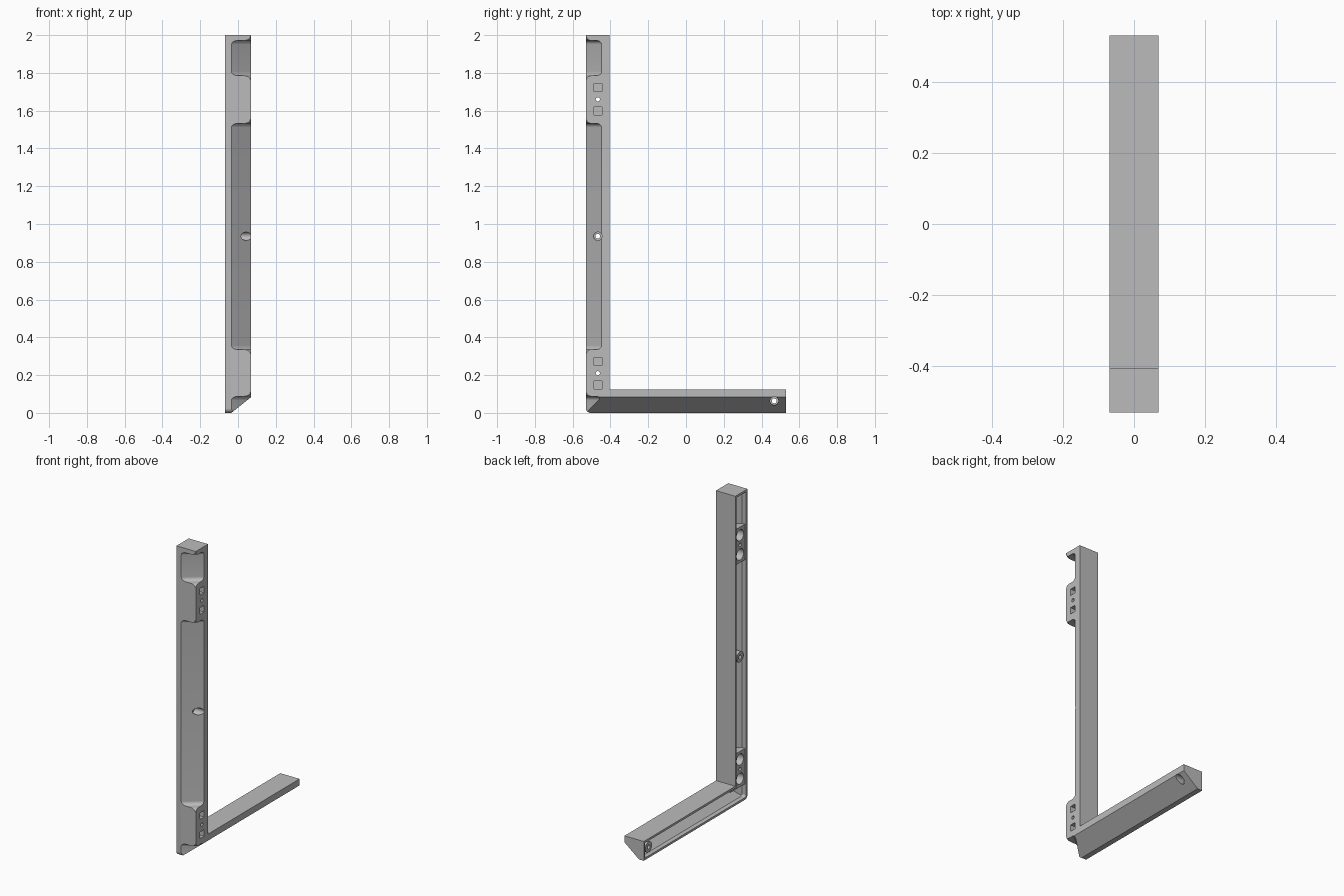
import bpy, bmesh, math
from mathutils import Vector

if "Cube" in bpy.data.objects:
    bpy.data.objects.remove(bpy.data.objects["Cube"], do_unlink=True)

grey = bpy.data.materials.new("plain grey")
grey.use_nodes = True
colour = (0.5, 0.5, 0.5, 1)
grey.diffuse_color = colour
grey.node_tree.nodes["Principled BSDF"].inputs["Base Color"].default_value = colour

HX, Y0, Y1, TOP, ARM = 0.069, -0.53, 0.53, 2.0, 0.125   # half width, ends, height, arm depth
WALL = 0.014
CH_X, CH_D = -0.035, 0.083                              # chamfer start and depth
MID = Y0 + 0.063                                        # hole centre line


def prism(name, profile, lo, hi, place):
    """Extrude a 2D profile from lo to hi; place(a, b, depth) gives the 3D point."""
    bm = bmesh.new()
    rings = [[bm.verts.new(place(a, b, d)) for a, b in profile] for d in (lo, hi)]
    bm.faces.new(rings[0])
    bm.faces.new(rings[1])
    n = len(profile)
    for i in range(n):
        j = (i + 1) % n
        bm.faces.new((rings[0][i], rings[0][j], rings[1][j], rings[1][i]))
    bmesh.ops.recalc_face_normals(bm, faces=bm.faces)
    mesh = bpy.data.meshes.new(name)
    bm.to_mesh(mesh)
    bm.free()
    mesh.materials.append(grey)
    obj = bpy.data.objects.new(name, mesh)
    bpy.context.collection.objects.link(obj)
    return obj


def along_x(a, b, d):
    return (d, a, b)


def circle(y, z, r, n=32):
    return [(y + r * math.cos(2 * math.pi * i / n), z + r * math.sin(2 * math.pi * i / n)) for i in range(n)]


def square(y, z, hy, hz):
    return [(y - hy, z - hz), (y + hy, z - hz), (y + hy, z + hz), (y - hy, z + hz)]


def cut(target, tool):
    mod = target.modifiers.new("cut", "BOOLEAN")
    mod.operation, mod.solver, mod.object = "DIFFERENCE", "EXACT", tool
    bpy.context.view_layer.objects.active = target
    bpy.ops.object.modifier_apply(modifier=mod.name)
    bpy.data.objects.remove(tool, do_unlink=True)


def bracket_outline(inset, radius):
    """L outline in y, z with a rounded outer corner."""
    y0, y1, z0, z1 = Y0 + inset, Y1 - inset, inset, TOP - inset
    arc = [(y0 + radius * (1 - math.cos(t)), z0 + radius * (1 - math.sin(t)))
           for t in (math.pi / 2 * i / 8 for i in range(9))]
    return arc + [(y1, z0), (y1, ARM - inset), (Y0 + ARM - inset, ARM - inset), (Y0 + ARM - inset, z1), (y0, z1)]


def chamfer(lo, hi, upright, offset=0.0):
    """Scoop with filleted, flared ends that slopes across one outer edge."""
    r, f, flare = 0.022, 0.042, 0.02
    quarter = [math.pi / 2 * i / 8 for i in range(9)]
    side = [(r * (1 - math.sin(t)), r * (1 - math.cos(t))) for t in quarter]
    side += [(-flare * (1 - math.cos(t)), f + flare * math.sin(t)) for t in quarter]
    side.append((-flare, 0.12))
    profile = [(lo + v, w) for v, w in side] + [(hi - v, w) for v, w in reversed(side)]
    slope = Vector((HX - CH_X, CH_D)).normalized()
    normal = Vector((slope.y, -slope.x))

    def place(v, w, s):
        p = Vector((CH_X, 0)) + slope * s + normal * (w - offset)
        return (p.x, Y0 + p.y, v) if upright else (p.x, v, p.y)
    return prism("scoop", profile, -0.15, 0.25, place)


# Solid bracket with scooped outer edges
bracket = prism("corner_bracket", bracket_outline(0, 0.025), -HX, HX, along_x)
for lo, hi in ((-0.2, 0.088), (0.335, 1.533), (1.785, 1.972)):
    cut(bracket, chamfer(lo, hi, True))
cut(bracket, chamfer(-0.8, 0.8, False))

# Hollow on the inner side, leaving pads and screw bosses standing
hollow = prism("hollow", bracket_outline(WALL, 0.012), -0.1, HX - WALL, along_x)
cut(hollow, chamfer(-0.3, 2.3, True, WALL))
cut(hollow, chamfer(-0.8, 0.8, False, WALL))
pads = (0.21, 1.66)
screws = ((MID, 0.935), (0.467, 0.063))
for z in pads:
    cut(hollow, prism("pad", square(MID, z, 0.1, 0.115), -0.06, 0.2, along_x))
for y, z in screws:
    cut(hollow, prism("boss", circle(y, z, 0.034), -0.06, 0.2, along_x))
cut(bracket, hollow)

# Pad holes: square sockets outside, round sockets inside, pin hole between
for z in pads:
    for dz in (-0.062, 0.062):
        cut(bracket, prism("socket", square(MID, z + dz, 0.021, 0.021), 0.035, 0.1, along_x))
        cut(bracket, prism("round_socket", circle(MID, z + dz, 0.036), -0.1, 0.0, along_x))
    cut(bracket, prism("pin_hole", circle(MID, z, 0.011), -0.1, 0.1, along_x))

# Screw holes with counterbore
for y, z in screws:
    cut(bracket, prism("counterbore", circle(y, z, 0.022), 0.0, 0.1, along_x))
    cut(bracket, prism("screw_hole", circle(y, z, 0.013), -0.1, 0.1, along_x))

bpy.ops.object.select_all(action="DESELECT")
bracket.select_set(True)
bpy.context.view_layer.objects.active = bracket
bpy.ops.object.shade_smooth_by_angle(angle=math.radians(30))
